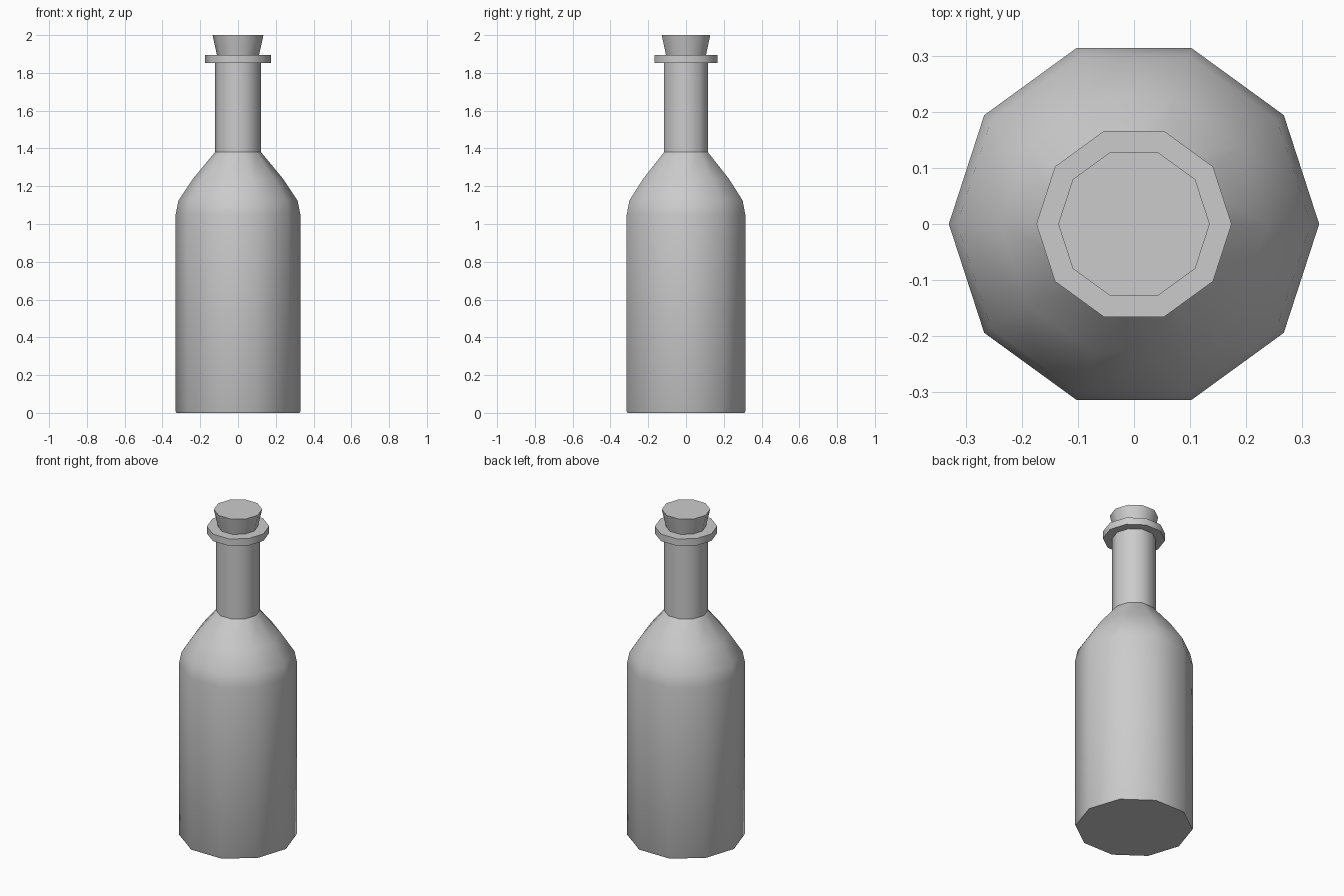
import bpy, bmesh, math

if "Cube" in bpy.data.objects:
    bpy.data.objects.remove(bpy.data.objects["Cube"])

SIDES = 10


def lathe(name, profile):
    """Closed ten-sided solid of revolution from (radius, z) points, bottom to top."""
    bm = bmesh.new()
    rings = []
    for r, z in profile:
        rings.append([bm.verts.new((r * math.cos(2 * math.pi * i / SIDES),
                                    r * math.sin(2 * math.pi * i / SIDES), z))
                      for i in range(SIDES)])
    for low, high in zip(rings, rings[1:]):
        for i in range(SIDES):
            j = (i + 1) % SIDES
            bm.faces.new((low[i], low[j], high[j], high[i]))
    bm.faces.new(rings[0][::-1])
    bm.faces.new(rings[-1])
    mesh = bpy.data.meshes.new(name)
    bm.to_mesh(mesh)
    bm.free()
    obj = bpy.data.objects.new(name, mesh)
    bpy.context.collection.objects.link(obj)
    bpy.ops.object.select_all(action='DESELECT')
    obj.select_set(True)
    bpy.context.view_layer.objects.active = obj
    bpy.ops.object.shade_smooth_by_angle(angle=math.radians(37))
    return obj


# Body, sloping shoulder and neck
lathe("bottle_body", [(0.326, 0), (0.33, 0.008), (0.33, 1.05), (0.315, 1.125),
                      (0.238, 1.24), (0.122, 1.38), (0.122, 1.87)])
# Flat collar around the mouth
lathe("lip_ring", [(0.174, 1.853), (0.174, 1.896)])
# Tapered stopper
lathe("cork", [(0.108, 1.88), (0.135, 2.0)])
